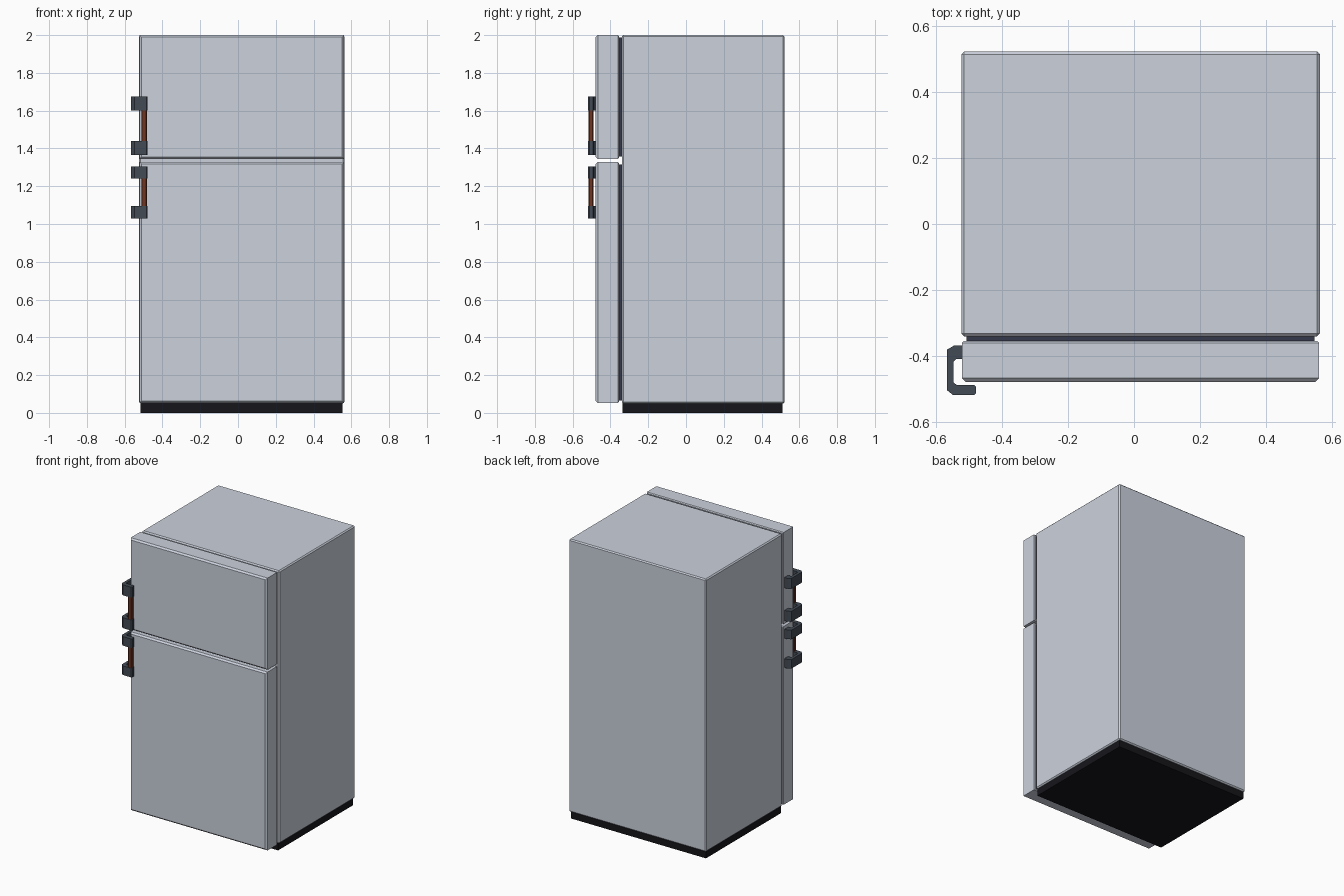
import bpy, bmesh

if "Cube" in bpy.data.objects:
    bpy.data.objects.remove(bpy.data.objects["Cube"])


def material(name, rgb):
    m = bpy.data.materials.new(name)
    m.diffuse_color = (*rgb, 1)
    m.use_nodes = True
    m.node_tree.nodes["Principled BSDF"].inputs["Base Color"].default_value = m.diffuse_color
    return m


ENAMEL = material("enamel", (0.60, 0.64, 0.72))
SEAL = material("seal", (0.035, 0.04, 0.07))
BLACK = material("black", (0.008, 0.008, 0.011))
SLATE = material("slate", (0.055, 0.07, 0.09))
BROWN = material("brown", (0.16, 0.035, 0.015))


def finish(name, bm, mat):
    bmesh.ops.recalc_face_normals(bm, faces=bm.faces)
    me = bpy.data.meshes.new(name)
    bm.to_mesh(me)
    bm.free()
    ob = bpy.data.objects.new(name, me)
    me.materials.append(mat)
    bpy.context.collection.objects.link(ob)
    return ob


def box(name, x, y, z, mat, bevel=0.0, front_bevel=0.0):
    bm = bmesh.new()
    bmesh.ops.create_cube(bm, size=1)
    for v in bm.verts:
        v.co = [r[0] if c < 0 else r[1] for c, r in zip(v.co, (x, y, z))]
    if front_bevel:
        edges = [e for e in bm.edges if all(v.co.y < y[0] + 1e-5 for v in e.verts)]
        bmesh.ops.bevel(bm, geom=edges, offset=front_bevel, segments=1, affect='EDGES')
    if bevel:
        edges = [e for e in bm.edges if not front_bevel
                 or all(v.co.y > y[1] - 1e-5 for v in e.verts)]
        bmesh.ops.bevel(bm, geom=edges, offset=bevel, segments=1, affect='EDGES')
    return finish(name, bm, mat)


def extrude(name, profile, z0, z1, mat):
    bm = bmesh.new()
    face = bm.faces.new([bm.verts.new((px, py, z0)) for px, py in profile])
    new = bmesh.ops.extrude_face_region(bm, geom=[face])["geom"]
    top = [g for g in new if isinstance(g, bmesh.types.BMVert)]
    bmesh.ops.translate(bm, verts=top, vec=(0, 0, z1 - z0))
    return finish(name, bm, mat)


# Cabinet and plinth
box("cabinet", (-0.523, 0.563), (-0.34, 0.522), (0.05, 2.0), ENAMEL, bevel=0.008)
box("plinth", (-0.515, 0.552), (-0.335, 0.51), (0.0, 0.058), BLACK)

# C-shaped handle bracket, seen from above: door side, around, then front
BRACKET = [(-0.515, -0.368), (-0.545, -0.368), (-0.567, -0.381), (-0.567, -0.503),
           (-0.548, -0.518), (-0.484, -0.518), (-0.478, -0.512), (-0.478, -0.493),
           (-0.484, -0.487), (-0.538, -0.487), (-0.546, -0.480), (-0.546, -0.416),
           (-0.538, -0.409), (-0.515, -0.409)]

# Doors, seals and handles: name, door z range, lower and upper bracket z ranges
for name, (z0, z1), low, high in (
        ("freezer", (1.345, 2.0), (1.365, 1.44), (1.60, 1.675)),
        ("fridge", (0.053, 1.328), (1.03, 1.095), (1.24, 1.305))):
    box(name + "_door", (-0.521, 0.561), (-0.478, -0.354), (z0, z1),
        ENAMEL, bevel=0.006, front_bevel=0.011)
    box(name + "_seal", (-0.507, 0.547), (-0.36, -0.335), (z0 + 0.012, z1 - 0.012), SEAL)
    extrude(name + "_handle_lower_bracket", BRACKET, *low, SLATE)
    extrude(name + "_handle_upper_bracket", BRACKET, *high, SLATE)
    box(name + "_handle_grip", (-0.511, -0.482), (-0.515, -0.49),
        (low[1] - 0.01, high[0] + 0.01), BROWN, bevel=0.004)
